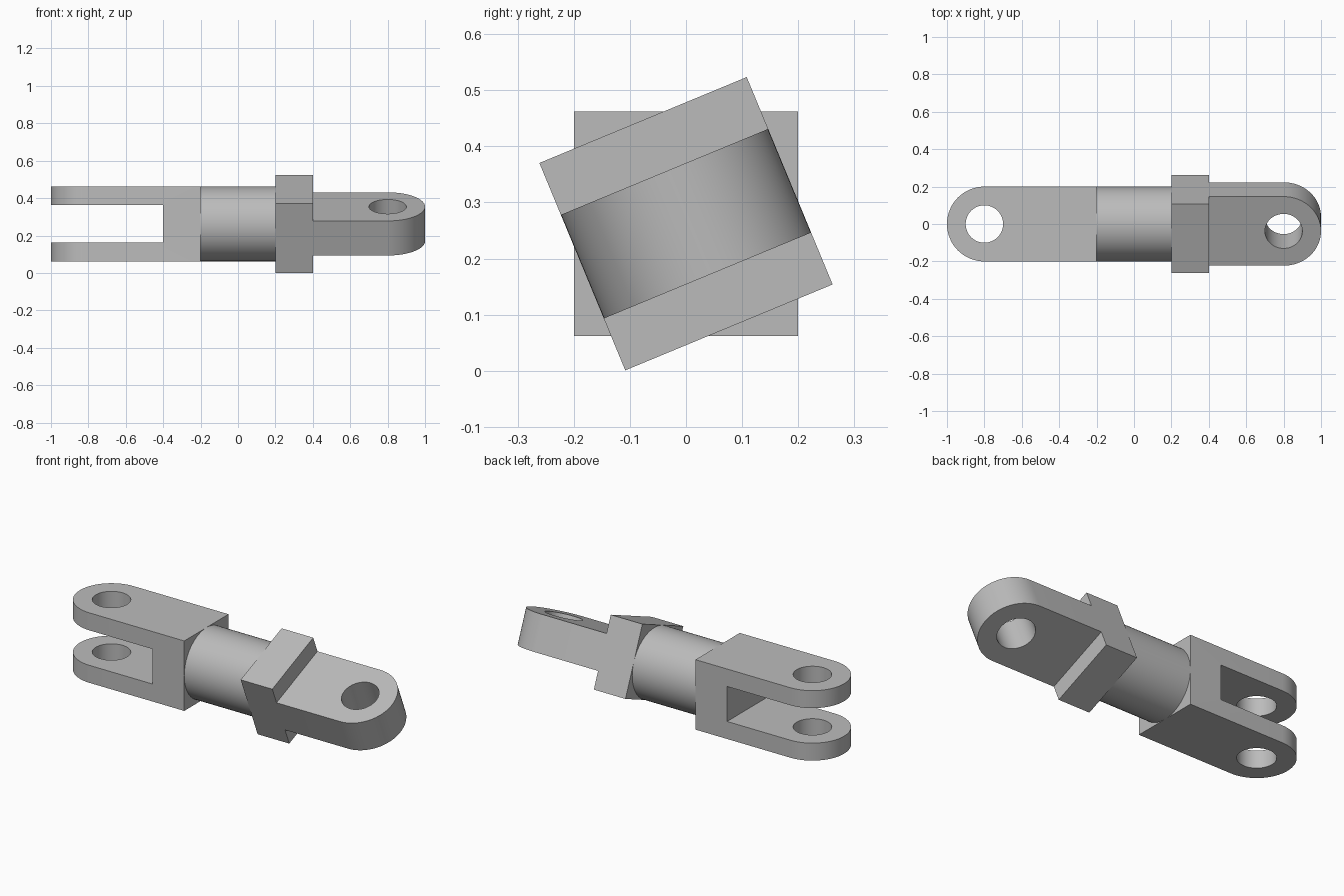
import bpy, bmesh
from math import sin, cos, pi, radians
from mathutils import Matrix

if "Cube" in bpy.data.objects:
    bpy.data.objects.remove(bpy.data.objects["Cube"], do_unlink=True)

AXIS_Z = 0.262          # height of the shaft axis
R = 0.2                 # half width of every part
HOLE_R = 0.1
PIN_X = 0.8             # distance of both pin holes from the centre
TWIST = radians(22.5)   # roll of the tongue end about the shaft

steel = bpy.data.materials.new("grey steel")
steel.use_nodes = True
GREY = (0.5, 0.5, 0.5, 1)
steel.diffuse_color = GREY
steel.node_tree.nodes["Principled BSDF"].inputs["Base Color"].default_value = GREY


def finish(name, bm):
    bmesh.ops.recalc_face_normals(bm, faces=bm.faces)
    mesh = bpy.data.meshes.new(name)
    bm.to_mesh(mesh)
    bm.free()
    mesh.materials.append(steel)
    ob = bpy.data.objects.new(name, mesh)
    bpy.context.collection.objects.link(ob)
    return ob


def box(name, x0, x1, height):
    bm = bmesh.new()
    bmesh.ops.create_cube(bm, size=1)
    bmesh.ops.scale(bm, vec=(x1 - x0, 2 * R, height), verts=bm.verts)
    bmesh.ops.translate(bm, vec=((x0 + x1) / 2, 0, 0), verts=bm.verts)
    return finish(name, bm)


def cylinder(name, radius, depth, matrix):
    bm = bmesh.new()
    bmesh.ops.create_cone(bm, cap_ends=True, segments=64, radius1=radius,
                          radius2=radius, depth=depth, matrix=matrix)
    return finish(name, bm)


def select(ob):
    bpy.ops.object.select_all(action='DESELECT')
    ob.select_set(True)
    bpy.context.view_layer.objects.active = ob


def cut(ob, cutter):
    mod = ob.modifiers.new("cut", 'BOOLEAN')
    mod.operation, mod.solver, mod.object = 'DIFFERENCE', 'EXACT', cutter
    select(ob)
    bpy.ops.object.modifier_apply(modifier=mod.name)
    bpy.data.objects.remove(cutter, do_unlink=True)


def lug(name, root, side, thickness):
    """Plate from x=root with a round end and a pin hole, towards side."""
    steps = 32
    profile = [(root, -R)]
    for i in range(steps + 1):
        a = -pi / 2 + pi * i / steps
        profile.append((side * (PIN_X + R * cos(a)), R * sin(a)))
    profile.append((root, R))
    bm = bmesh.new()
    face = bm.faces.new([bm.verts.new((x, y, -thickness / 2)) for x, y in profile])
    top = bmesh.ops.extrude_face_region(bm, geom=[face])["geom"]
    bmesh.ops.translate(bm, vec=(0, 0, thickness),
                        verts=[v for v in top if isinstance(v, bmesh.types.BMVert)])
    ob = finish(name, bm)
    cut(ob, cylinder("pin_cutter", HOLE_R, 1, Matrix.Translation((side * PIN_X, 0, 0))))
    return ob


# Fork with a slot between its two arms
fork = lug("fork", -0.2, -1, 2 * R)
slot = box("slot_cutter", -1.2, -0.4, 0.2)
slot.scale.y = 2
bpy.context.view_layer.update()
cut(fork, slot)

# Round shaft, square collar and tongue
shaft = cylinder("shaft", R, 0.4, Matrix.Rotation(pi / 2, 4, 'Y'))
collar = box("collar", 0.2, 0.4, 2 * R)
tongue = lug("tongue", 0.4, 1, 0.2)

for part in (collar, tongue):
    part.rotation_euler.x = TWIST
for part in (fork, shaft, collar, tongue):
    part.location.z = AXIS_Z
    select(part)
    bpy.ops.object.shade_smooth_by_angle(angle=radians(30))
